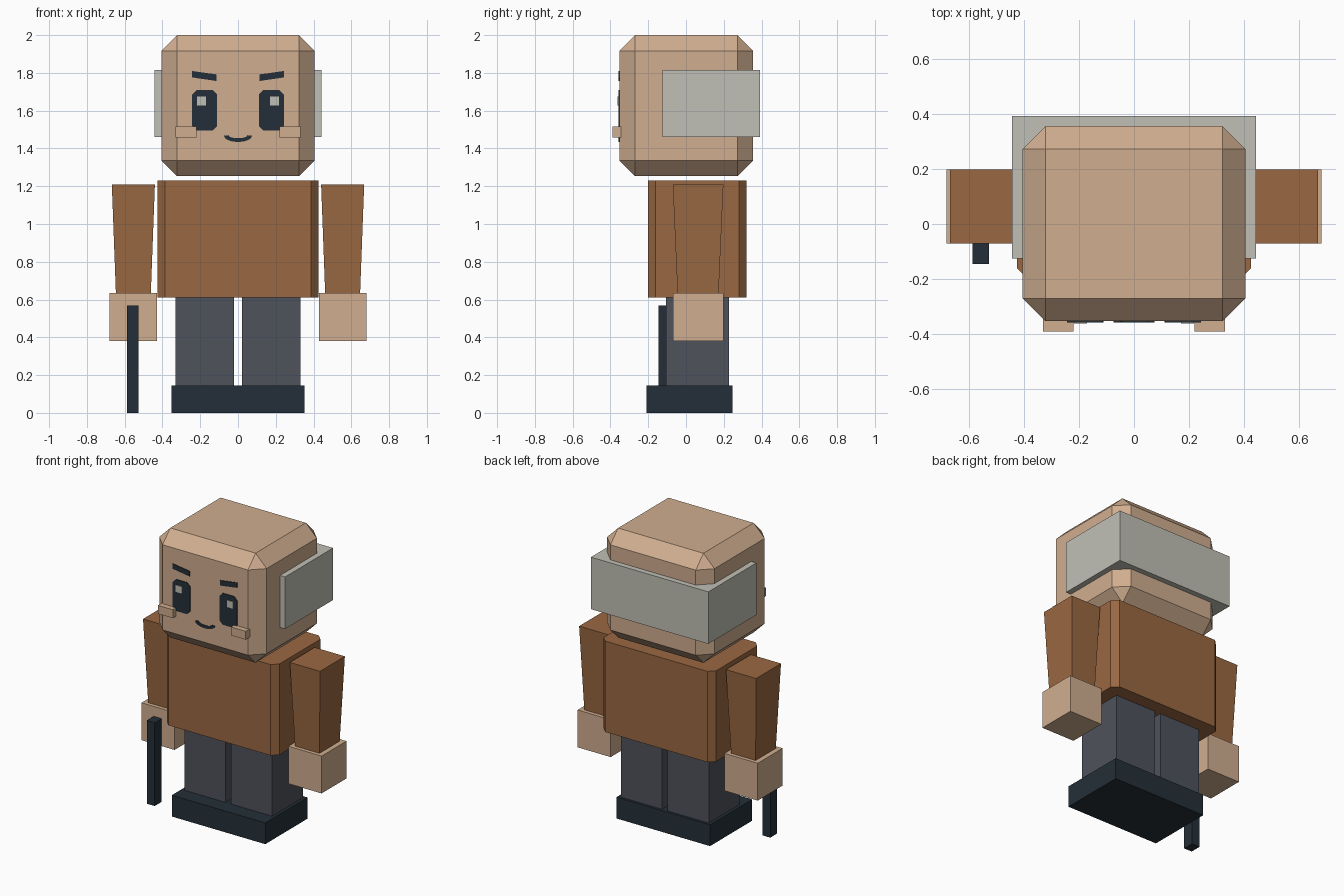
import bpy
import bmesh
import math

if "Cube" in bpy.data.objects:
    bpy.data.objects.remove(bpy.data.objects["Cube"], do_unlink=True)


def material(name, rgb):
    """Flat colour from 0-255 display values, stored as linear."""
    linear = [((c / 255 + 0.055) / 1.055) ** 2.4 for c in rgb] + [1.0]
    mat = bpy.data.materials.new(name)
    mat.use_nodes = True
    mat.diffuse_color = linear
    mat.node_tree.nodes["Principled BSDF"].inputs["Base Color"].default_value = linear
    return mat


skin = material("skin", (208, 174, 144))
brown = material("brown_cloth", (154, 104, 66))
slate = material("slate_cloth", (78, 82, 91))
dark = material("dark_navy", (36, 47, 56))
grey = material("light_grey", (193, 192, 182))


def finish(name, bm, mat):
    bmesh.ops.recalc_face_normals(bm, faces=bm.faces)
    mesh = bpy.data.meshes.new(name)
    bm.to_mesh(mesh)
    bm.free()
    mesh.materials.append(mat)
    obj = bpy.data.objects.new(name, mesh)
    bpy.context.collection.objects.link(obj)
    return obj


def box(name, mat, x, y, z, chamfer=0, upright_only=False, taper=1.0):
    """Box from axis ranges, with optional chamfer and narrowed bottom."""
    bm = bmesh.new()
    bmesh.ops.create_cube(bm, size=1)
    for v in bm.verts:
        k = taper if v.co.z < 0 else 1.0
        v.co.x = sum(x) / 2 + v.co.x * (x[1] - x[0]) * k
        v.co.y = sum(y) / 2 + v.co.y * (y[1] - y[0]) * k
        v.co.z = sum(z) / 2 + v.co.z * (z[1] - z[0])
    if chamfer:
        edges = [e for e in bm.edges if not upright_only
                 or abs(e.verts[0].co.z - e.verts[1].co.z) > 0.1]
        bmesh.ops.bevel(bm, geom=edges, offset=chamfer, segments=1, affect='EDGES')
    return finish(name, bm, mat)


def plate(name, mat, outline, front, depth=0.008):
    """Thin face detail from an (x, z) outline, standing in front of the face."""
    bm = bmesh.new()
    face = bm.faces.new([bm.verts.new((px, front, pz)) for px, pz in outline])
    solid = bmesh.ops.extrude_face_region(bm, geom=[face])
    moved = [g for g in solid["geom"] if isinstance(g, bmesh.types.BMVert)]
    bmesh.ops.translate(bm, verts=moved, vec=(0, depth, 0))
    return finish(name, bm, mat)


def rectangle(x0, x1, z0, z1, cut=0):
    if not cut:
        return [(x0, z0), (x1, z0), (x1, z1), (x0, z1)]
    return [(x0 + cut, z0), (x1 - cut, z0), (x1, z0 + cut), (x1, z1 - cut),
            (x1 - cut, z1), (x0 + cut, z1), (x0, z1 - cut), (x0, z0 + cut)]


# Head with wrap-around band
box("head", skin, (-0.405, 0.405), (-0.353, 0.355), (1.253, 2.0), chamfer=0.083)
box("head_band", grey, (-0.443, 0.443), (-0.125, 0.392), (1.46, 1.815))

# Torso and shoe block
box("torso", brown, (-0.425, 0.425), (-0.2, 0.32), (0.61, 1.23),
    chamfer=0.039, upright_only=True)
box("shoes", dark, (-0.353, 0.353), (-0.21, 0.245), (0, 0.145))

# Paired parts
for side, s in (("left", 1), ("right", -1)):
    def span(a, b):
        return tuple(sorted((s * a, s * b)))

    def mirrored(points):
        return [(s * px, pz) for px, pz in points]

    box(side + "_leg", slate, span(0.021, 0.332), (-0.105, 0.228), (0.145, 0.61))
    box(side + "_arm", brown, span(0.44, 0.668), (-0.07, 0.198), (0.63, 1.21), taper=0.81)
    box(side + "_hand", skin, span(0.43, 0.68), (-0.07, 0.198), (0.38, 0.635))
    box(side + "_cheek_tab", skin, span(0.219, 0.331), (-0.39, -0.34), (1.458, 1.515))

    plate(side + "_eye", dark, mirrored(rectangle(0.111, 0.243, 1.495, 1.71, 0.024)), -0.358)
    plate(side + "_eye_glint", grey, rectangle(*((0.17, 0.217) if s > 0 else (-0.217, -0.17)),
                                               1.627, 1.674), -0.362)
    plate(side + "_brow", dark, mirrored([(0.114, 1.757), (0.243, 1.776),
                                          (0.243, 1.81), (0.114, 1.792)]), -0.358)

# Smiling mouth: a crescent between two arcs
steps = 8
angles = [math.pi * i / steps for i in range(steps + 1)]
lower = [(-0.075 * math.cos(a), 1.468 - 0.034 * math.sin(a)) for a in angles]
upper = [(0.05 * math.cos(a), 1.47 - 0.016 * math.sin(a)) for a in angles]
plate("mouth", dark, lower + upper, -0.358)

# Walking stick in front of the right hand
box("walking_stick", dark, (-0.587, -0.527), (-0.145, -0.07), (0, 0.568))
